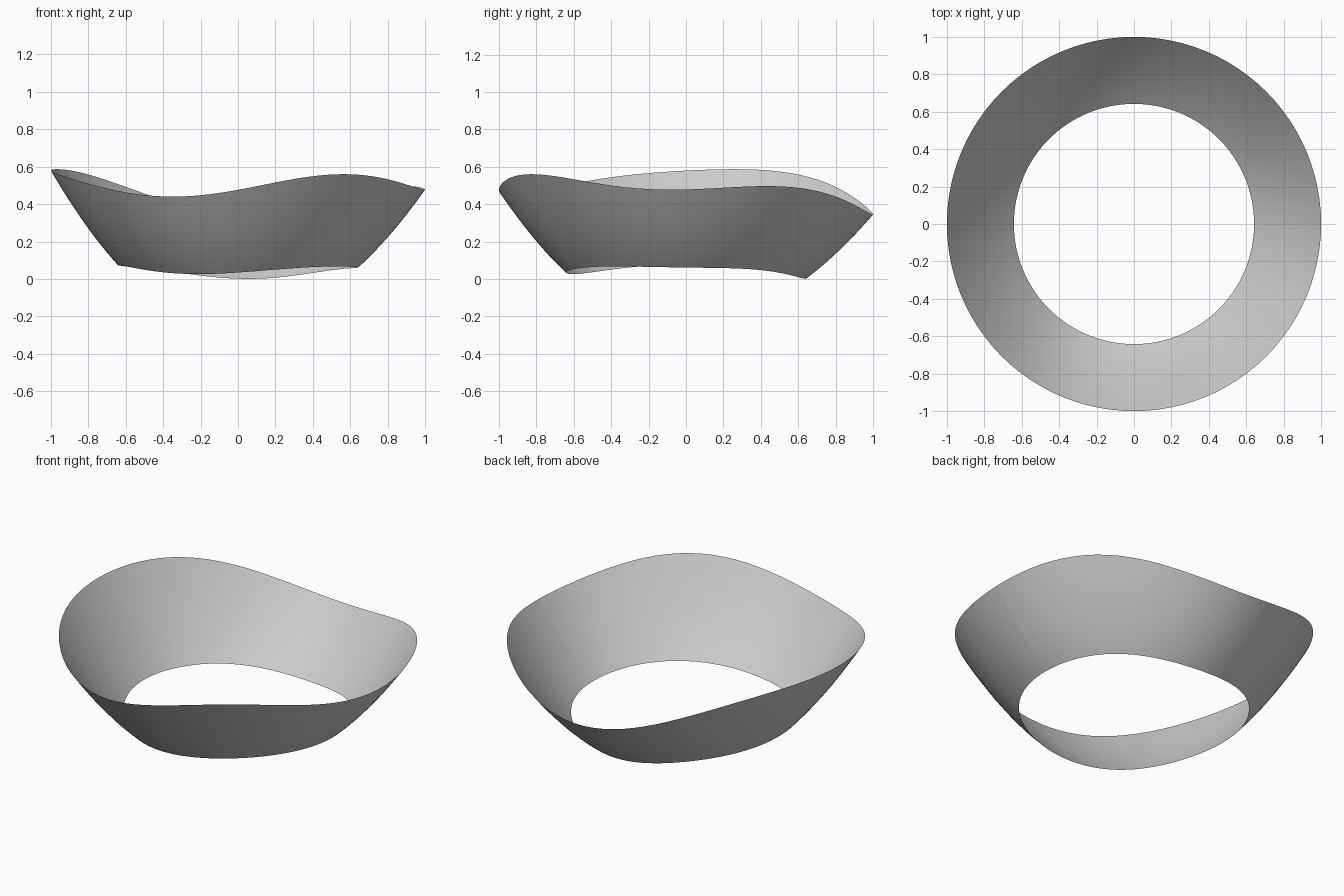
import bpy, math

if "Cube" in bpy.data.objects:
    bpy.data.objects.remove(bpy.data.objects["Cube"])

# Wavy rim heights, one every 30 degrees counter-clockwise from +x
TOP = [.48, .494, .415, .343, .458, .573, .581, .527, .450, .475, .560, .514]
BOTTOM = [.061, .054, .021, .002, .034, .063, .074, .060, .029, .035, .059, .067]
R_IN, R_OUT = 0.642, 1.0
SEGMENTS, RINGS = 96, 12


def harmonics(samples, order=5):
    """Smooth periodic curve through evenly spaced samples."""
    n = len(samples)
    coeffs = []
    for k in range(order + 1):
        s = (1 if k == 0 else 2) / n
        a = s * sum(v * math.cos(2 * math.pi * k * i / n) for i, v in enumerate(samples))
        b = s * sum(v * math.sin(2 * math.pi * k * i / n) for i, v in enumerate(samples))
        coeffs.append((k, a, b))
    return lambda t: sum(a * math.cos(k * t) + b * math.sin(k * t) for k, a, b in coeffs)


top, bottom = harmonics(TOP), harmonics(BOTTOM)

# Single-sheet bowl band with a parabolic cross-section and an open seam at +x
verts, faces = [], []
for i in range(SEGMENTS + 1):
    t = 2 * math.pi * i / SEGMENTS
    for j in range(RINGS + 1):
        r = R_IN + (R_OUT - R_IN) * j / RINGS
        f = (r * r - R_IN ** 2) / (R_OUT ** 2 - R_IN ** 2)
        z = max(0, bottom(t) + (top(t) - bottom(t)) * f)
        verts.append((r * math.cos(t), r * math.sin(t), z))
w = RINGS + 1
for i in range(SEGMENTS):
    for j in range(RINGS):
        a = i * w + j
        faces.append((a, a + 1, a + w + 1, a + w))

mesh = bpy.data.meshes.new("wavy_bowl_ring")
mesh.from_pydata(verts, [], faces)
mesh.polygons.foreach_set("use_smooth", [True] * len(mesh.polygons))
mesh.update()
obj = bpy.data.objects.new("wavy_bowl_ring", mesh)
bpy.context.collection.objects.link(obj)
